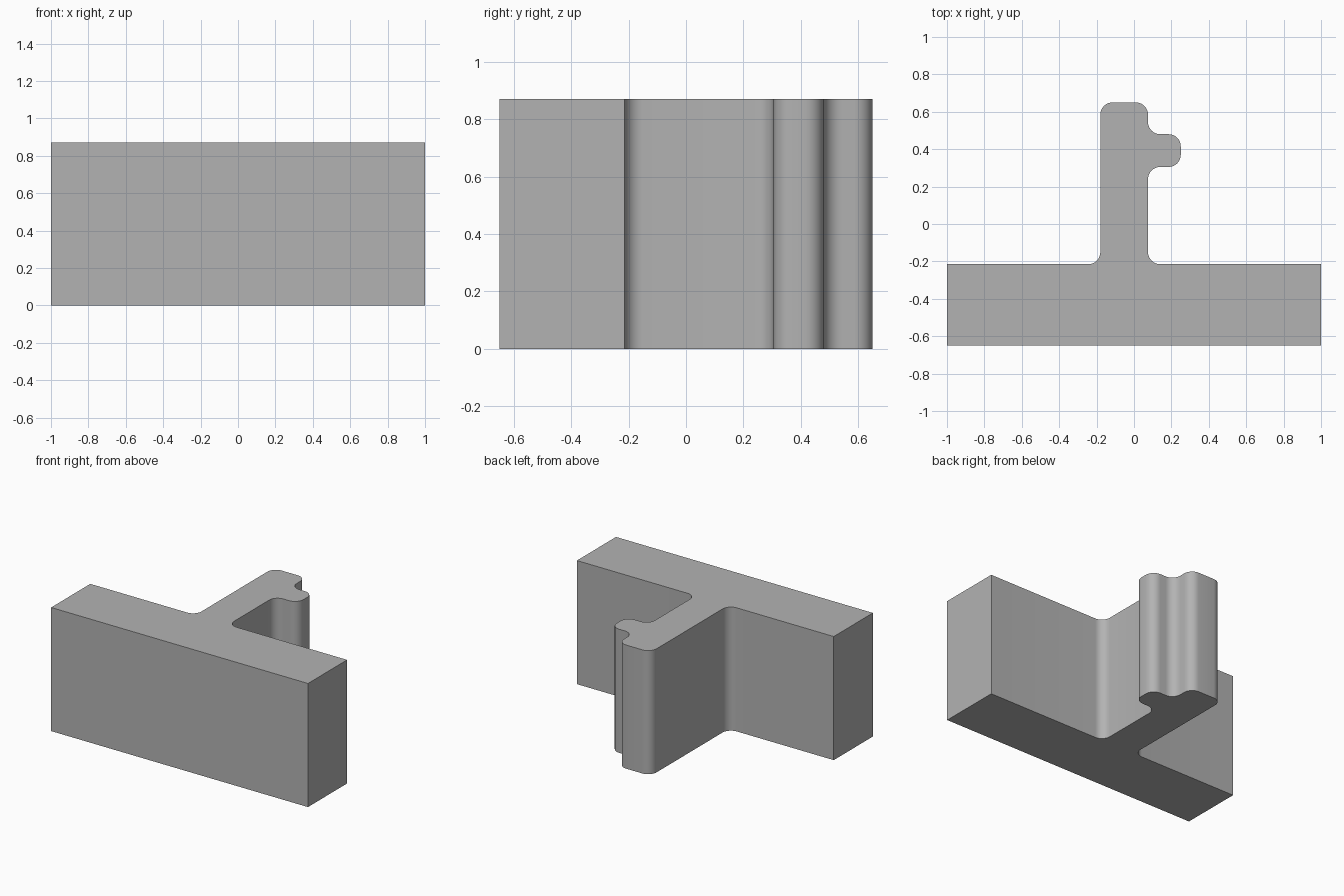
import bpy, bmesh, math
from mathutils import Vector

if "Cube" in bpy.data.objects:
    bpy.data.objects.remove(bpy.data.objects["Cube"])

HEIGHT = 0.87
R = 0.065      # fillet radius of stem and tab
STEPS = 8      # segments per fillet

# Outline corners, counter-clockwise: x, y, fillet radius
corners = [
    (-1.0, -0.65, 0), (1.0, -0.65, 0), (1.0, -0.215, 0),   # base bar
    (0.075, -0.215, R), (0.075, 0.305, R),                 # right side of stem
    (0.25, 0.305, R), (0.25, 0.48, R), (0.075, 0.48, R),   # side tab
    (0.075, 0.65, R), (-0.18, 0.65, R), (-0.18, -0.215, R),  # stem end, left side
    (-1.0, -0.215, 0),
]


def rounded_outline(pts):
    """Replace each right-angled corner that has a radius with an arc."""
    out = []
    for i, (x, y, r) in enumerate(pts):
        p = Vector((x, y))
        if r == 0:
            out.append(p)
            continue
        a = (Vector(pts[i - 1][:2]) - p).normalized()
        b = (Vector(pts[(i + 1) % len(pts)][:2]) - p).normalized()
        centre = p + (a + b) * r
        for k in range(STEPS + 1):
            t = math.pi / 2 * k / STEPS
            out.append(centre - b * r * math.cos(t) - a * r * math.sin(t))
    return out


# Extrude the outline into a solid
bm = bmesh.new()
face = bm.faces.new([bm.verts.new((p.x, p.y, 0)) for p in rounded_outline(corners)])
top = bmesh.ops.extrude_face_region(bm, geom=[face], use_keep_orig=True)
bmesh.ops.translate(bm, vec=(0, 0, HEIGHT),
                    verts=[g for g in top["geom"] if isinstance(g, bmesh.types.BMVert)])
bmesh.ops.recalc_face_normals(bm, faces=bm.faces[:])
mesh = bpy.data.meshes.new("t_profile_block")
bm.to_mesh(mesh)
bm.free()

block = bpy.data.objects.new("t_profile_block", mesh)
bpy.context.collection.objects.link(block)

# Plain grey
grey = bpy.data.materials.new("grey")
grey.diffuse_color = (0.45, 0.45, 0.45, 1)
grey.use_nodes = True
grey.node_tree.nodes["Principled BSDF"].inputs["Base Color"].default_value = grey.diffuse_color
mesh.materials.append(grey)

# Smooth fillets, sharp edges
bpy.context.view_layer.objects.active = block
block.select_set(True)
bpy.ops.object.shade_smooth_by_angle(angle=math.radians(30))
